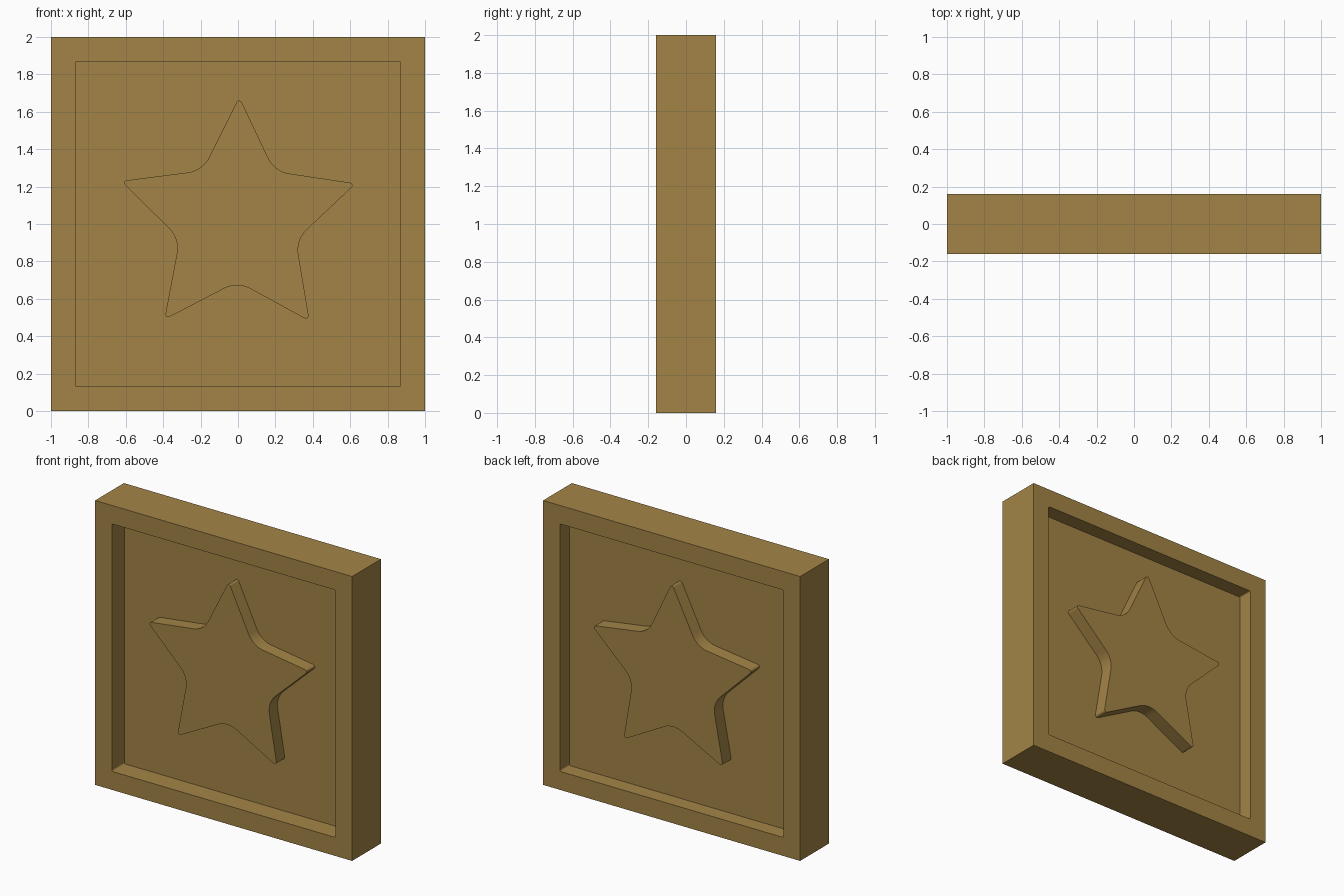
import bpy
import bmesh
import math
from mathutils import Vector

cube = bpy.data.objects.get("Cube")
if cube:
    bpy.data.objects.remove(cube, do_unlink=True)

# Single ochre material
ochre = bpy.data.materials.new("ochre")
ochre.use_nodes = True
color = (0.366, 0.231, 0.0615, 1)
ochre.diffuse_color = color
ochre.node_tree.nodes["Principled BSDF"].inputs["Base Color"].default_value = color


def loft(name, rings):
    """Skin (outline, y) rings in order and cap both ends."""
    bm = bmesh.new()
    loops = [[bm.verts.new((p.x, y, p.y)) for p in outline] for outline, y in rings]
    n = len(loops[0])
    for a, b in zip(loops, loops[1:]):
        for i in range(n):
            j = (i + 1) % n
            bm.faces.new((a[i], a[j], b[j], b[i]))
    bm.faces.new(loops[0])
    bm.faces.new(loops[-1])
    bmesh.ops.recalc_face_normals(bm, faces=bm.faces)
    mesh = bpy.data.meshes.new(name)
    bm.to_mesh(mesh)
    bm.free()
    mesh.materials.append(ochre)
    obj = bpy.data.objects.new(name, mesh)
    bpy.context.collection.objects.link(obj)
    return obj


def fillet(corners, trims, steps=8):
    """Round each corner with an arc that starts and ends a trim length away."""
    out = []
    n = len(corners)
    for i, (c, t) in enumerate(zip(corners, trims)):
        u = (corners[i - 1] - c).normalized()
        v = (corners[(i + 1) % n] - c).normalized()
        half = u.angle(v) / 2
        radius = t * math.tan(half)
        bisector = (u + v).normalized()
        center = c + bisector * (t / math.cos(half))
        side = (u - v).normalized()
        sweep = math.pi / 2 - half
        for k in range(steps + 1):
            a = sweep * (1 - 2 * k / steps)
            out.append(center + radius * (side * math.sin(a) - bisector * math.cos(a)))
    return out


def square(half, trim=0.0):
    pts = [Vector((sx * half, 1 + sz * half))
           for sx, sz in ((-1, -1), (1, -1), (1, 1), (-1, 1))]
    return fillet(pts, [trim] * 4, 4)


# Framed panel: square rim with a recess on each side, the front one deeper
outer = square(1.0)
inner = square(0.87, 0.01)
panel = loft("framed_panel", [
    (inner, -0.02), (inner, -0.16), (outer, -0.16),
    (outer, 0.16), (inner, 0.16), (inner, 0.053)])
bm = bmesh.new()
bm.from_mesh(panel.data)
bmesh.ops.remove_doubles(bm, verts=bm.verts, dist=0.0001)
bm.to_mesh(panel.data)
bm.free()

# Raised star with rounded tips and valleys, standing out on both sides
points = []
for i in range(10):
    angle = math.radians(90 - 0.6 + 36 * i)
    radius = 0.327 if i % 2 else 0.66
    points.append(Vector((radius * math.cos(angle), 1.019 + radius * math.sin(angle))))
outline = fillet(points, [0.031, 0.08] * 5)
star = loft("raised_star", [(outline, -0.113), (outline, 0.148)])

bpy.ops.object.select_all(action="DESELECT")
star.select_set(True)
bpy.context.view_layer.objects.active = star
bpy.ops.object.shade_smooth_by_angle(angle=math.radians(30))
